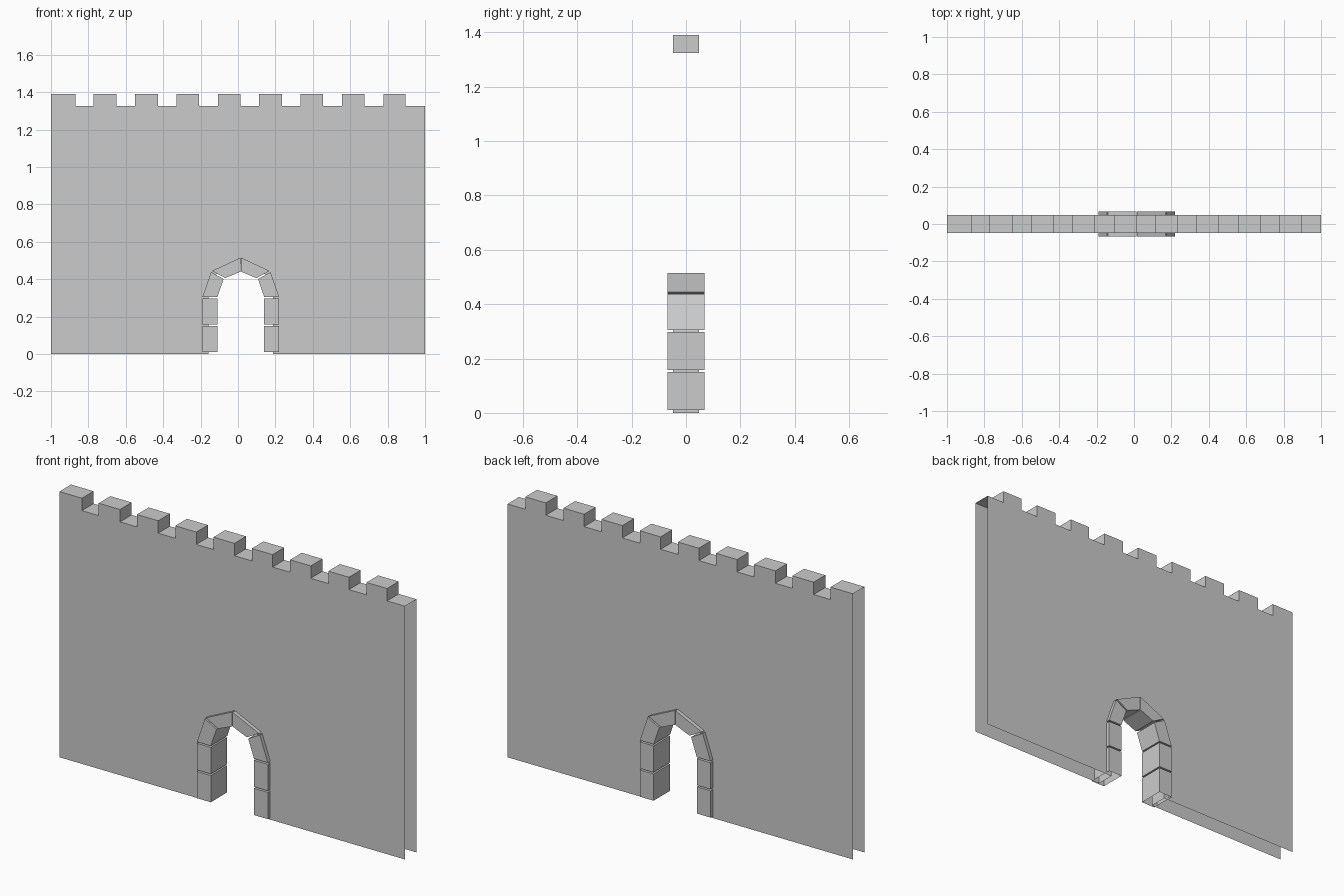
import bpy, bmesh

if "Cube" in bpy.data.objects:
    bpy.data.objects.remove(bpy.data.objects["Cube"])

CX = 0.015           # arch centre line
WALL_Y = 0.048       # half thickness of wall
STONE_Y = 0.068      # half depth of arch stones


def prism(name, pts, half, skip=()):
    """Extrude an x-z outline along y; side faces listed in skip stay open."""
    bm = bmesh.new()
    front = [bm.verts.new((x, -half, z)) for x, z in pts]
    back = [bm.verts.new((x, half, z)) for x, z in pts]
    bm.faces.new(front)
    bm.faces.new(back[::-1])
    n = len(pts)
    for i in range(n):
        if i not in skip:
            j = (i + 1) % n
            bm.faces.new((front[j], front[i], back[i], back[j]))
    mesh = bpy.data.meshes.new(name)
    bm.normal_update()
    bm.to_mesh(mesh)
    bm.free()
    ob = bpy.data.objects.new(name, mesh)
    bpy.context.collection.objects.link(ob)
    return ob


# Wall outline: arch opening first, then the right end, battlements, left end
half_arch = [(0.173, 0.0), (0.173, 0.302), (0.135, 0.424)]
outline = [(-1, 0)]
outline += [(CX - x, z) for x, z in half_arch]
outline += [(CX, 0.485)]
outline += [(CX + x, z) for x, z in reversed(half_arch)]
outline += [(1, 0), (1, 1.325)]
right_end = len(outline) - 2
for i in reversed(range(9)):
    left = -1 + (0 if i == 0 else i * 0.2215 + 0.006)
    right = -0.87 + i * 0.2208
    outline += [(right, 1.325), (right, 1.39), (left, 1.39)]
    if i:
        outline.append((left, 1.325))

# Hollow wall shell, open along its base and both ends
prism("wall", outline, WALL_Y,
      skip={0, right_end - 1, right_end, len(outline) - 1})

# Arch stones, mirrored about the centre line
stones = {
    "lower_jamb_stone": [(0.205, 0.01), (0.125, 0.01), (0.125, 0.15), (0.205, 0.15)],
    "upper_jamb_stone": [(0.205, 0.158), (0.125, 0.158), (0.125, 0.297), (0.205, 0.297)],
    "shoulder_stone": [(0.205, 0.305), (0.125, 0.305), (0.092, 0.401), (0.159, 0.438)],
    "crown_stone": [(0.154, 0.444), (0.083, 0.406), (0.002, 0.440), (0.002, 0.515)],
}
for name, pts in stones.items():
    skip = {0} if name == "lower_jamb_stone" else set()
    for side, s in (("left", -1), ("right", 1)):
        # reverse the outline on one side so faces point outward
        p = [(CX + s * x, z) for x, z in pts]
        if s > 0:
            p = [p[1], p[0], p[3], p[2]]
        prism(f"{name}_{side}", p, STONE_Y, skip)

# Make every part's winding consistent
for ob in bpy.context.collection.objects:
    bm = bmesh.new()
    bm.from_mesh(ob.data)
    bmesh.ops.recalc_face_normals(bm, faces=bm.faces)
    bm.to_mesh(ob.data)
    bm.free()
